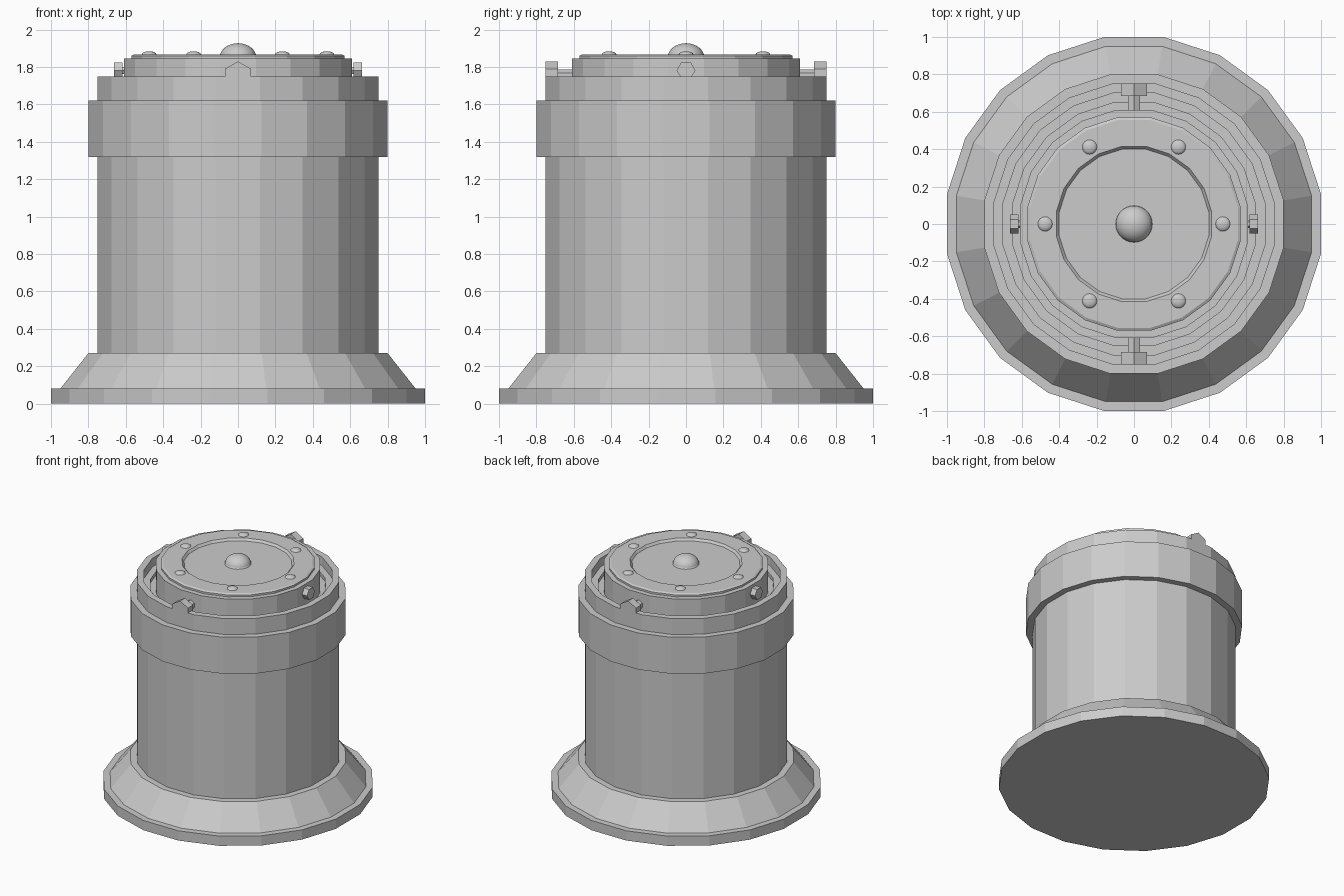
import bpy, bmesh
from math import pi, cos, sin, radians
from mathutils import Matrix, Vector

if "Cube" in bpy.data.objects:
    bpy.data.objects.remove(bpy.data.objects["Cube"])

SIDES = 20


def finish(name, bm, smooth=False):
    bmesh.ops.recalc_face_normals(bm, faces=bm.faces)
    me = bpy.data.meshes.new(name)
    bm.to_mesh(me)
    bm.free()
    for p in me.polygons:
        p.use_smooth = smooth
    ob = bpy.data.objects.new(name, me)
    bpy.context.collection.objects.link(ob)
    return ob


def turned(name, profile, sides=SIDES):
    """Revolve (flat-to-flat radius, z) points, capped at both ends."""
    bm = bmesh.new()
    k = 1 / cos(pi / sides)
    rings = []
    for r, z in profile:
        rings.append([bm.verts.new((r * k * cos(2 * pi * (i + .5) / sides),
                                    r * k * sin(2 * pi * (i + .5) / sides), z))
                      for i in range(sides)])
    for a, b in zip(rings, rings[1:]):
        for i in range(sides):
            j = (i + 1) % sides
            bm.faces.new((a[i], a[j], b[j], b[i]))
    bm.faces.new(rings[0])
    bm.faces.new(rings[-1])
    return finish(name, bm)


def dome(name, loc, r, h, seg, rings):
    """Upper half of a flattened sphere."""
    bm = bmesh.new()
    bmesh.ops.create_uvsphere(bm, u_segments=seg, v_segments=rings, radius=1)
    bmesh.ops.bisect_plane(bm, geom=bm.verts[:] + bm.edges[:] + bm.faces[:],
                           plane_co=(0, 0, 0), plane_no=(0, 0, 1), clear_inner=True)
    bmesh.ops.transform(bm, verts=bm.verts,
                        matrix=Matrix.Translation(loc) @ Matrix.Diagonal((r, r, h, 1)))
    return finish(name, bm, True)


def bolt(name, angle, z, parts, roll):
    """Radial hex bolt; parts are (radius, inner distance, outer distance)."""
    bm = bmesh.new()
    for r, d0, d1 in parts:
        m = (Matrix.Rotation(angle, 4, 'Z') @ Matrix.Translation(((d0 + d1) / 2, 0, z))
             @ Matrix.Rotation(pi / 2, 4, 'Y') @ Matrix.Rotation(roll, 4, 'Z'))
        bmesh.ops.create_cone(bm, cap_ends=True, segments=6, radius1=r, radius2=r,
                              depth=d1 - d0, matrix=m)
    return finish(name, bm)


# Flared foot, drum, collar band and recessed rim
turned("drum_body", [(1, 0), (1, .08), (.95, .08), (.80, .27), (.75, .27),
                     (.75, 1.32), (.80, 1.32), (.80, 1.62), (.75, 1.62),
                     (.75, 1.75), (.70, 1.75), (.70, 1.68), (.65, 1.68),
                     (.65, 1.65), (.60, 1.65)])

# Lid with raised plate and shallow centre recess
turned("lid", [(.61, 1.64), (.61, 1.845), (.57, 1.845), (.57, 1.86), (.555, 1.868),
               (.415, 1.868), (.40, 1.85)])

# Centre knob and ring of rivets
dome("centre_knob", Vector((0, 0, 1.85)), .098, .077, 32, 16)
for i in range(6):
    a = i * pi / 3
    dome(f"rivet_{i + 1}", Vector((.475 * cos(a), .475 * sin(a), 1.866)), .04, .018, 16, 8)

# Large bolts front and back, small bolts left and right
for n, a in (("back", 90), ("front", -90)):
    bolt(f"large_bolt_{n}", radians(a), 1.75, [(.08, .685, .75), (.037, .59, .69)], pi / 2)
for n, a in (("right", 0), ("left", 180)):
    bolt(f"small_bolt_{n}", radians(a), 1.782, [(.05, .617, .663), (.022, .56, .62)], 0)
